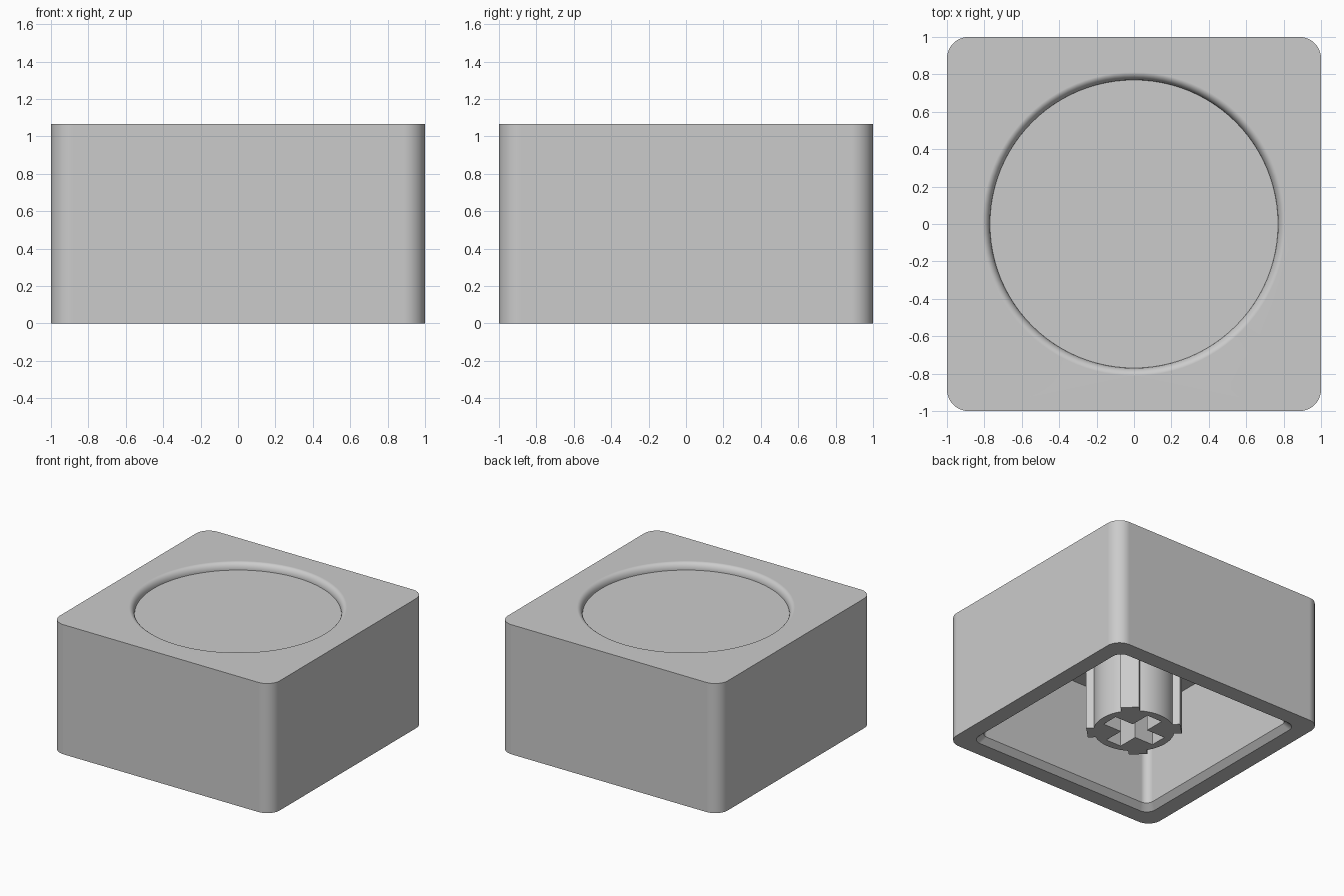
import bpy, bmesh
from math import sin, cos, pi

cube = bpy.data.objects.get("Cube")
if cube:
    bpy.data.objects.remove(cube, do_unlink=True)

grey = bpy.data.materials.new("light_grey")
grey.use_nodes = True
COLOUR = (0.6, 0.6, 0.6, 1)
grey.diffuse_color = COLOUR
grey.node_tree.nodes["Principled BSDF"].inputs["Base Color"].default_value = COLOUR

HEIGHT = 1.065
CEILING = 0.85
STEM_BASE = 0.02


def rounded_square(half, radius, steps=10):
    """Outline of a square with round corners."""
    pts = []
    for k in range(4):
        for i in range(steps + 1):
            a = (k + i / steps) * pi / 2
            mid = (k + 0.5) * pi / 2
            cx = (half - radius) * (1 if cos(mid) > 0 else -1)
            cy = (half - radius) * (1 if sin(mid) > 0 else -1)
            pts.append((cx + radius * cos(a), cy + radius * sin(a)))
    return pts


def circle(radius, count=96):
    return [(radius * cos(2 * pi * i / count), radius * sin(2 * pi * i / count))
            for i in range(count)]


def cross(length, width):
    """Outline of a plus sign: one arm turned four times."""
    pts = []
    for k in range(4):
        c, s = round(cos(k * pi / 2)), round(sin(k * pi / 2))
        for x, y in ((length, -width), (length, width), (width, width)):
            pts.append((x * c - y * s, x * s + y * c))
    return pts


def ring(bm, pts, z):
    return [bm.verts.new((x, y, z)) for x, y in pts]


def skin(bm, *rings):
    """Quad walls through rings of equal count."""
    for a, b in zip(rings, rings[1:]):
        for i in range(len(a)):
            j = (i + 1) % len(a)
            bm.faces.new((a[i], a[j], b[j], b[i]))


def fill_between(bm, outer, inner):
    """Flat face with a hole, between two outlines."""
    edges = [bm.edges.get((r[i - 1], r[i])) for r in (outer, inner) for i in range(len(r))]
    bmesh.ops.triangle_fill(bm, use_beauty=True, edges=edges, normal=(0, 0, 1))


def finish(bm, name):
    bmesh.ops.recalc_face_normals(bm, faces=bm.faces[:])
    mesh = bpy.data.meshes.new(name)
    bm.to_mesh(mesh)
    bm.free()
    mesh.materials.append(grey)
    obj = bpy.data.objects.new(name, mesh)
    bpy.context.collection.objects.link(obj)
    bpy.ops.object.select_all(action='DESELECT')
    obj.select_set(True)
    bpy.context.view_layer.objects.active = obj
    bpy.ops.object.shade_smooth_by_angle(angle=pi / 6)
    weighted = obj.modifiers.new("flat_faces", 'WEIGHTED_NORMAL')
    weighted.keep_sharp = True
    return obj


# Hollow cap: outer walls, chamfered rim, cavity and a dished top
bm = bmesh.new()
outline = rounded_square(1, 0.115)
base, top = ring(bm, outline, 0), ring(bm, outline, HEIGHT)
opening = ring(bm, rounded_square(0.866, 0.08), 0)
throat = ring(bm, rounded_square(0.82, 0.06), 0.045)
ceiling = ring(bm, rounded_square(0.82, 0.06), CEILING)
skin(bm, top, base, opening, throat, ceiling)
bm.faces.new(ceiling)

STEPS = 10
lip = []
for i in range(STEPS + 1):
    t = i / STEPS * pi / 2
    lip.append(ring(bm, circle(0.812 - 0.042 * sin(t)), HEIGHT - 0.055 * (1 - cos(t))))
skin(bm, *lip)
bm.faces.new(lip[-1])
fill_between(bm, top, lip[0])
finish(bm, "cap_shell")

# Round stem with a cross-shaped socket
bm = bmesh.new()
stem_top = ring(bm, circle(0.305), CEILING + 0.01)
stem_end = ring(bm, circle(0.305), STEM_BASE)
socket = ring(bm, cross(0.24, 0.07), STEM_BASE)
socket_floor = ring(bm, cross(0.24, 0.07), 0.45)
skin(bm, stem_top, stem_end)
skin(bm, socket, socket_floor)
bm.faces.new(stem_top)
bm.faces.new(socket_floor)
fill_between(bm, stem_end, socket)
finish(bm, "stem")

# Four ribs along the stem, on the diagonals
bm = bmesh.new()
for k in range(4):
    a = (k + 0.5) * pi / 2
    pts = [(r * cos(a) - w * sin(a), r * sin(a) + w * cos(a))
           for r, w in ((0.28, -0.07), (0.355, -0.07), (0.355, 0.07), (0.28, 0.07))]
    low, high = ring(bm, pts, STEM_BASE), ring(bm, pts, CEILING + 0.01)
    skin(bm, low, high)
    bm.faces.new(low)
    bm.faces.new(high)
finish(bm, "stem_ribs")
